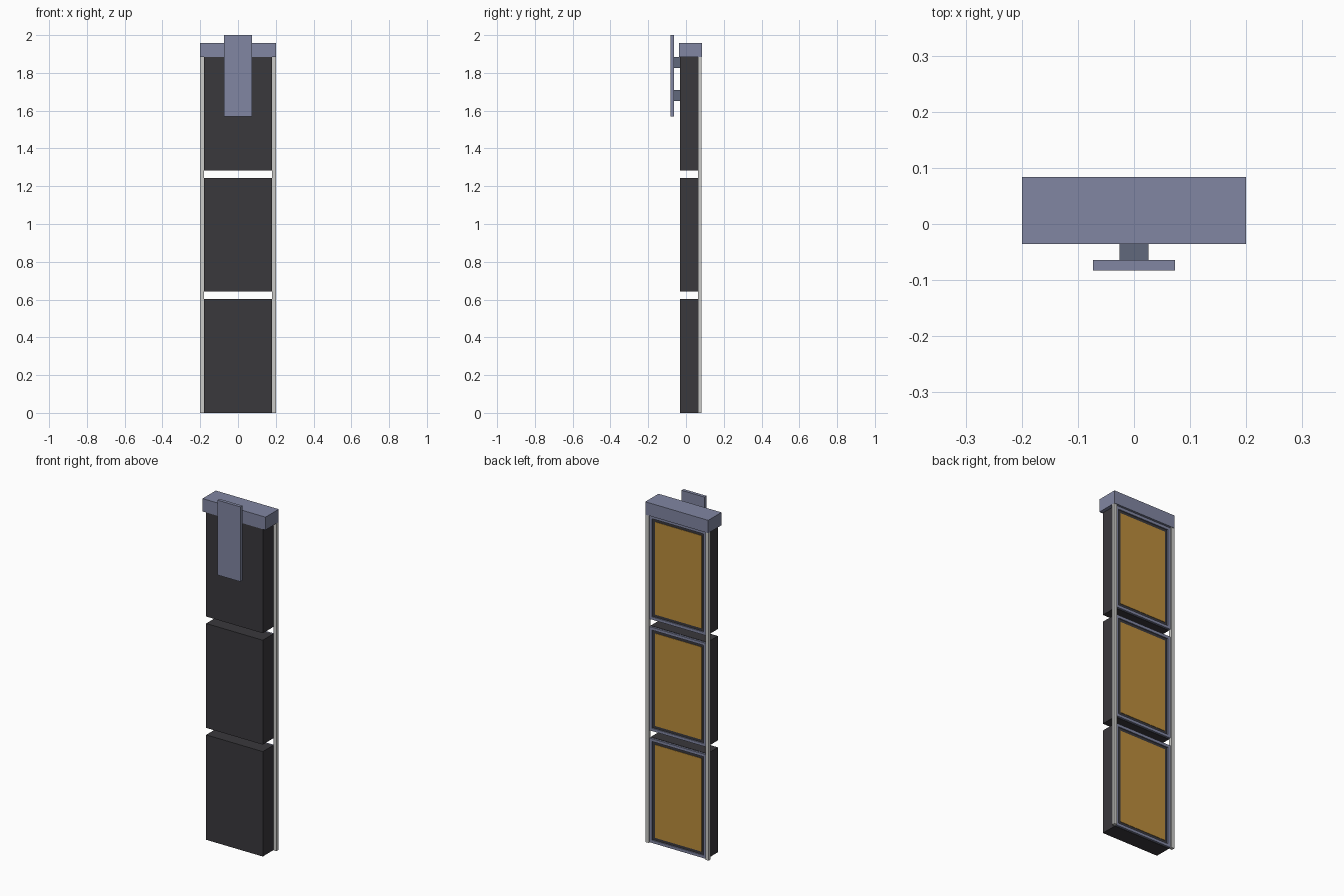
import bpy

if "Cube" in bpy.data.objects:
    bpy.data.objects.remove(bpy.data.objects["Cube"])

def mat(name, c):
    m = bpy.data.materials.new(name)
    m.diffuse_color = (*c, 1)
    m.use_nodes = True
    m.node_tree.nodes["Principled BSDF"].inputs["Base Color"].default_value = m.diffuse_color
    return m

DARK = mat("charcoal", (0.042, 0.040, 0.046))
BLUE = mat("blue_grey", (0.22, 0.24, 0.36))
SLATE = mat("slate", (0.12, 0.14, 0.20))
RAIL = mat("light_grey", (0.60, 0.60, 0.58))
GOLD = mat("gold", (0.50, 0.27, 0.045))

def box(name, x0, x1, y0, y1, z0, z1, m):
    v = [(x, y, z) for x in (x0, x1) for y in (y0, y1) for z in (z0, z1)]
    f = [(0, 1, 3, 2), (4, 6, 7, 5), (0, 4, 5, 1), (2, 3, 7, 6), (0, 2, 6, 4), (1, 5, 7, 3)]
    me = bpy.data.meshes.new(name)
    me.from_pydata(v, [], f)
    me.materials.append(m)
    o = bpy.data.objects.new(name, me)
    bpy.context.collection.objects.link(o)
    return o

def frame(name, w, z0, z1, t, y0, y1, m):
    # rectangular border of thickness t
    box(name + "_left", -w, -w + t, y0, y1, z0, z1, m)
    box(name + "_right", w - t, w, y0, y1, z0, z1, m)
    box(name + "_bottom", -w + t, w - t, y0, y1, z0, z0 + t, m)
    box(name + "_top", -w + t, w - t, y0, y1, z1 - t, z1, m)

# three cases, each with a framed gold panel at the back
for i, (z0, z1) in enumerate([(0, 0.603), (0.643, 1.243), (1.283, 1.883)]):
    box(f"case_{i}", -0.18, 0.18, -0.032, 0.063, z0, z1, DARK)
    frame(f"panel_frame_{i}", 0.18, z0 + 0.002, z1 - 0.002, 0.016, 0.063, 0.074, BLUE)
    frame(f"panel_seal_{i}", 0.164, z0 + 0.018, z1 - 0.018, 0.016, 0.063, 0.068, DARK)
    box(f"gold_panel_{i}", -0.148, 0.148, 0.063, 0.07, z0 + 0.034, z1 - 0.034, GOLD)

# side rails
for s, n in ((-1, "left"), (1, "right")):
    a, b = sorted((s * 0.18, s * 0.2))
    box(f"rail_{n}", a, b, 0.063, 0.081, 0, 1.883, RAIL)

# top cap, mounting plate and its two spacers
box("top_cap", -0.2, 0.2, -0.036, 0.084, 1.883, 1.957, BLUE)
box("mount_plate", -0.073, 0.073, -0.083, -0.064, 1.57, 2.0, BLUE)
for i, (z0, z1) in enumerate([(1.652, 1.71), (1.825, 1.883)]):
    box(f"spacer_{i}", -0.026, 0.026, -0.064, -0.032, z0, z1, SLATE)
